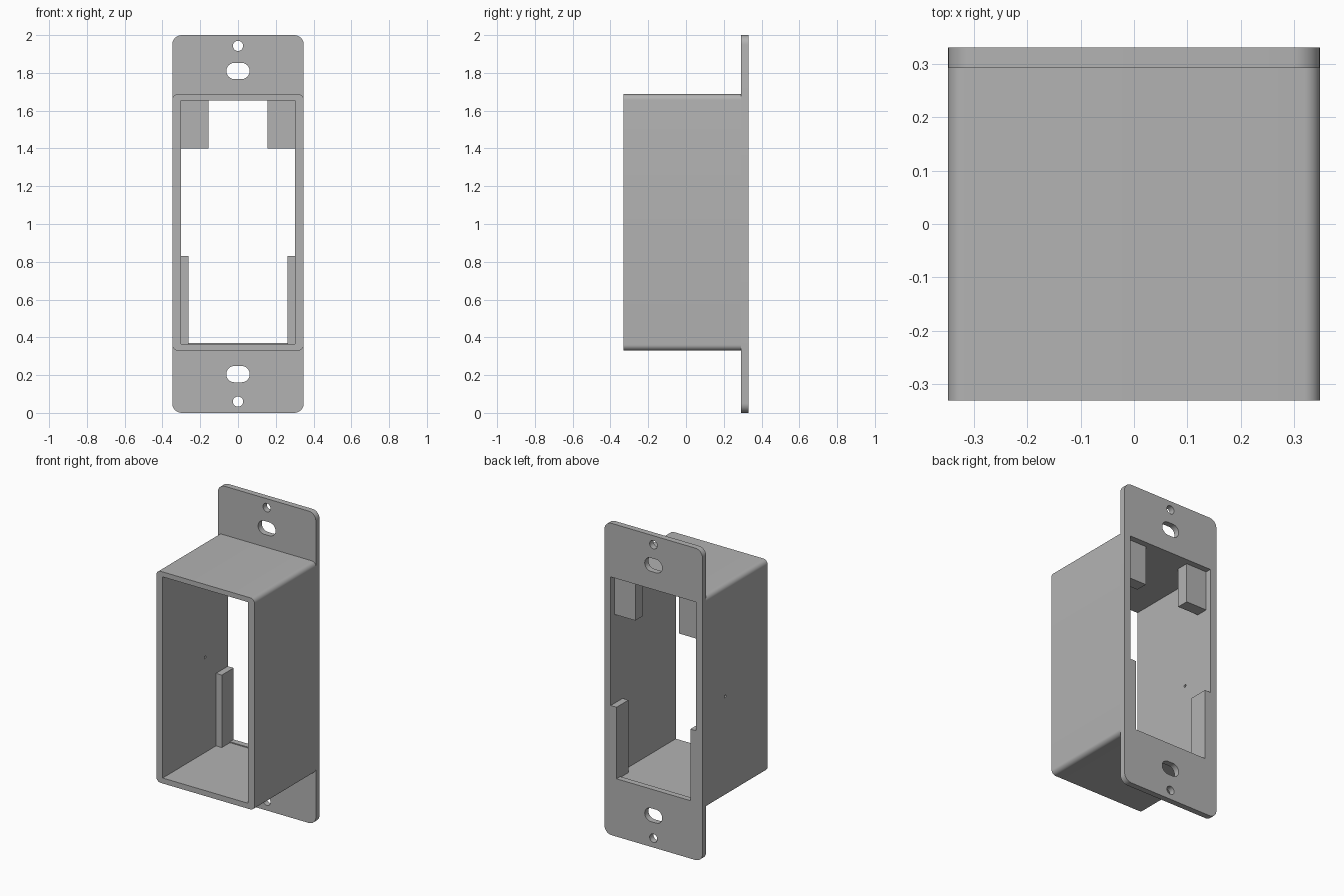
import bpy
import bmesh
from math import pi, cos, sin
from mathutils import Vector

if "Cube" in bpy.data.objects:
    bpy.data.objects.remove(bpy.data.objects["Cube"], do_unlink=True)

GREY = (0.45, 0.45, 0.45, 1.0)
grey = bpy.data.materials.new("grey plastic")
grey.use_nodes = True
grey.diffuse_color = GREY
grey.node_tree.nodes["Principled BSDF"].inputs["Base Color"].default_value = GREY

# Shared dimensions
HALF_W, INNER_W = 0.348, 0.303
FRONT, SEAM, BACK = -0.33, 0.292, 0.33
FLOOR, CEILING = 0.365, 1.655


def rounded(x0, x1, z0, z1, r, steps=8):
    """Outline of a rounded rectangle in the x-z plane."""
    if r == 0:
        return [(x0, z0), (x1, z0), (x1, z1), (x0, z1)]
    centres = [(x1 - r, z1 - r), (x0 + r, z1 - r), (x0 + r, z0 + r), (x1 - r, z0 + r)]
    pts = []
    for i, (cx, cz) in enumerate(centres):
        for k in range(steps + 1):
            a = (i + k / steps) * pi / 2
            p = (cx + r * cos(a), cz + r * sin(a))
            if not pts or (Vector(p) - Vector(pts[-1])).length > 1e-5:
                pts.append(p)
    if (Vector(pts[0]) - Vector(pts[-1])).length < 1e-5:
        pts.pop()
    return pts


def prism(name, outline, y0, y1):
    """Extrude an x-z outline from y0 to y1."""
    bm = bmesh.new()
    face = bm.faces.new([bm.verts.new((x, y0, z)) for x, z in outline])
    ext = bmesh.ops.extrude_face_region(bm, geom=[face])["geom"]
    verts = [v for v in ext if isinstance(v, bmesh.types.BMVert)]
    bmesh.ops.translate(bm, verts=verts, vec=(0, y1 - y0, 0))
    bmesh.ops.recalc_face_normals(bm, faces=bm.faces)
    mesh = bpy.data.meshes.new(name)
    bm.to_mesh(mesh)
    bm.free()
    mesh.materials.append(grey)
    obj = bpy.data.objects.new(name, mesh)
    bpy.context.collection.objects.link(obj)
    return obj


def select_only(obj):
    bpy.ops.object.select_all(action='DESELECT')
    obj.select_set(True)
    bpy.context.view_layer.objects.active = obj


def cut(obj, cutter):
    """Subtract the cutter and discard it."""
    cutter.hide_render = True
    mod = obj.modifiers.new("cut", 'BOOLEAN')
    mod.operation = 'DIFFERENCE'
    mod.solver = 'EXACT'
    mod.object = cutter
    select_only(obj)
    bpy.ops.object.modifier_apply(modifier=mod.name)
    bpy.data.objects.remove(cutter, do_unlink=True)


def smooth(obj):
    select_only(obj)
    bpy.ops.object.shade_smooth_by_angle()


opening = rounded(-INNER_W, INNER_W, FLOOR, CEILING, 0)

# Box: rounded open sleeve
box = prism("box_sleeve", rounded(-HALF_W, HALF_W, 0.33, 1.687, 0.03), FRONT, SEAM)
cut(box, prism("box_cutter", opening, FRONT - 0.1, SEAM + 0.1))

# Pin hole through one side wall
bpy.ops.mesh.primitive_cylinder_add(vertices=12, radius=0.009, depth=0.2,
                                    location=(-HALF_W, 0.1, 0.975), rotation=(0, pi / 2, 0))
cut(box, bpy.context.object)
smooth(box)

# Mounting plate with opening, slots and screw holes
plate = prism("mounting_plate", rounded(-HALF_W, HALF_W, 0, 2, 0.05), SEAM, BACK)
cutters = [opening]
for z_hole, z_slot in ((0.06, 0.205), (1.943, 1.81)):
    cutters.append(rounded(-0.027, 0.027, z_hole - 0.027, z_hole + 0.027, 0.027))
    cutters.append(rounded(-0.062, 0.062, z_slot - 0.043, z_slot + 0.043, 0.043))
for outline in cutters:
    cut(plate, prism("plate_cutter", outline, SEAM - 0.1, BACK + 0.1))
smooth(plate)

# Low sill along the bottom of the opening
prism("sill", rounded(-INNER_W, INNER_W, FLOOR, 0.371, 0), SEAM, BACK)

# Upper stop blocks and lower guide rails on both side walls
for side, s in (("left", 1), ("right", -1)):
    for name, x_in, z0, z1, y0, y1 in (
            ("stop_block", 0.155, 1.4, CEILING, 0.215, SEAM),
            ("guide_rail", 0.262, FLOOR, 0.83, 0.21, BACK)):
        x0, x1 = sorted((s * x_in, s * INNER_W))
        prism(side + "_" + name, rounded(x0, x1, z0, z1, 0), y0, y1)
